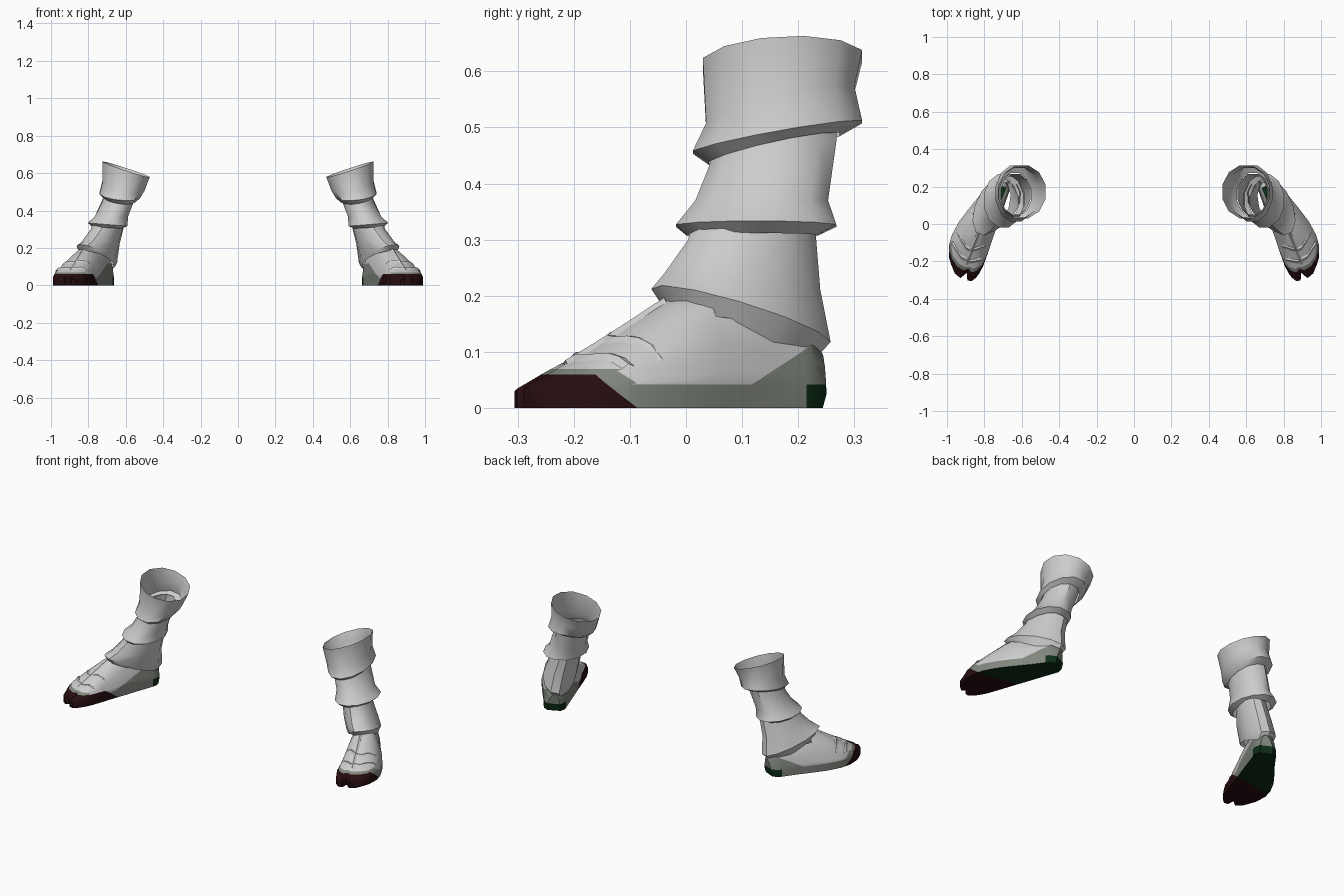
import bpy, bmesh, math
from mathutils import Vector

if "Cube" in bpy.data.objects:
    bpy.data.objects.remove(bpy.data.objects["Cube"])


def material(name, rgb):
    m = bpy.data.materials.new(name)
    m.diffuse_color = (*rgb, 1)
    m.use_nodes = True
    m.node_tree.nodes["Principled BSDF"].inputs["Base Color"].default_value = m.diffuse_color
    return m


CLOTH = material("pale_cloth", (0.61, 0.61, 0.61))
TRIM = material("grey_trim", (0.22, 0.24, 0.21))
TOE = material("dark_red_toe", (0.02, 0.004, 0.005))
SOLE = material("dark_green_sole", (0.004, 0.025, 0.007))


def finish(name, bm, mats, angle=40):
    """Store the mesh, smooth it and mirror it to the other leg."""
    bmesh.ops.recalc_face_normals(bm, faces=bm.faces)
    me = bpy.data.meshes.new(name)
    bm.to_mesh(me)
    bm.free()
    for m in mats:
        me.materials.append(m)
    me.shade_smooth()
    me.set_sharp_from_angle(angle=math.radians(angle))
    ob = bpy.data.objects.new(name, me)
    bpy.context.collection.objects.link(ob)
    mod = ob.modifiers.new("other_leg", 'MIRROR')
    mod.use_mirror_merge = False
    return ob


def cuff(name, rings, sides=12, turn=0.0):
    """Open flared tube; ring = cx, cy, rx, ry, z, slope_x, slope_y."""
    bm = bmesh.new()
    loops = []
    for cx, cy, rx, ry, z, kx, ky in rings:
        loop = []
        for i in range(sides):
            a = 2 * math.pi * (i + 0.5) / sides
            u, v = rx * math.cos(a) * 1.02, ry * math.sin(a) * 1.02
            dx = u * math.cos(turn) - v * math.sin(turn)
            dy = u * math.sin(turn) + v * math.cos(turn)
            loop.append(bm.verts.new((cx + dx, cy + dy, z + kx * dx + ky * dy)))
        loops.append(loop)
    for a, b in zip(loops, loops[1:]):
        for i in range(sides):
            j = (i + 1) % sides
            bm.faces.new((a[i], a[j], b[j], b[i]))
    finish(name, bm, [CLOTH])


# Three overlapping leg cuffs
cuff("upper_cuff", [
    (.598, .172, .127, .144, .62, .33, .05),
    (.612, .168, .113, .134, .535, .2, .25),
    (.632, .163, .109, .153, .483, .1, .18),
    (.636, .157, .086, .118, .462, .15, .22)])
cuff("middle_cuff", [
    (.632, .16, .080, .110, .50, 0, .1),
    (.640, .155, .085, .115, .455, 0, .2),
    (.676, .135, .090, .120, .37, 0, 0),
    (.697, .125, .107, .145, .325, .08, 0),
    (.700, .118, .080, .118, .308, .05, 0)])
cuff("lower_cuff", [
    (.690, .12, .075, .112, .34, 0, 0),
    (.700, .118, .078, .118, .30, 0, 0),
    (.735, .10, .088, .145, .225, 0, -.1),
    (.755, .098, .088, .168, .165, .25, -.22),
    (.750, .09, .074, .138, .13, .1, -.36)], turn=math.radians(25))

# Foot sections: distance from heel, inner edge, outer edge, height
SECTIONS = [(-.04, -.02, .05, .10), (0, -.04, .075, .16), (.1, -.05, .095, .20),
            (.2, -.06, .12, .215), (.27, -.066, .135, .19), (.36, -.076, .14, .135),
            (.43, -.082, .135, .094), (.48, -.08, .13, .068), (.54, -.075, .115, .037)]
F = [0, .08, .2, .3, .4, .6, .8, .92, 1]
G = [.3, .65, .88, .96, 1, .95, .76, .52, .25]
TIP = [.50, .53, .535, .50, .54, .53, .495, .47, .44]


def lerp(x, xs, ys):
    for i in range(len(xs) - 1):
        if x <= xs[i + 1]:
            break
    k = min(1, max(0, (x - xs[i]) / (xs[i + 1] - xs[i])))
    return ys[i] + k * (ys[i + 1] - ys[i])


def surface(s, f):
    """Point on the upper side of the foot, as (along, across, up)."""
    ss = [q[0] for q in SECTIONS]
    lo, hi, h = (lerp(s, ss, [q[k] for q in SECTIONS]) for k in (1, 2, 3))
    power = lerp(s, [.3, .44], [1, .5])
    return Vector((s, lo + f * (hi - lo), h * lerp(f, F, G) ** power))


def to_world(co):
    s, t, z = co
    return Vector((.7 + .42 * s + .907 * t, .2 - .907 * s + .42 * t, z))


# Foot body with a split toe, open at the ankle
bm = bmesh.new()
tops, bases = [], []
for n, sec in enumerate(SECTIONS):
    top, base = [], []
    for f, tip in zip(F, TIP):
        p = surface(sec[0], f)
        p.x = min(p.x, tip - .03 * (len(SECTIONS) - 1 - n))
        q = Vector((p.x, p.y, 0))
        if n == 0:
            q.x += .015
            p.x += .015 * abs(f - .5)
        top.append(bm.verts.new(p))
        base.append(bm.verts.new(q))
    tops.append(top)
    bases.append(base)
last = len(F) - 1
for n in range(len(SECTIONS) - 1):
    for i in range(last):
        bm.faces.new((bases[n][i], bases[n][i + 1], bases[n + 1][i + 1], bases[n + 1][i]))
        if not (1 <= n <= 2 and 2 <= i <= 5):
            bm.faces.new((tops[n][i], tops[n + 1][i], tops[n + 1][i + 1], tops[n][i + 1]))
    for i in (0, last):
        bm.faces.new((tops[n][i], tops[n + 1][i], bases[n + 1][i], bases[n][i]))
for n in (0, -1):
    for i in range(last):
        bm.faces.new((tops[n][i], tops[n][i + 1], bases[n][i + 1], bases[n][i]))

# Colour borders are cut into the foot, then faces are coloured by region
for co, no in [((0, 0, .042), (0, 0, 1)), ((0, 0, .06), (0, 0, 1)),
               ((0, 0, .07), (0, 0, 1)), ((.02, 0, 0), (1, 0, 0)),
               ((.29, 0, 0), (1, -.65, -1.5)), ((.14, 0, .042), (.5, 0, 1)),
               ((.25, 0, .05), (.4, 0, 1))]:
    bmesh.ops.bisect_plane(bm, geom=bm.verts[:] + bm.edges[:] + bm.faces[:],
                           dist=1e-5, plane_co=co, plane_no=no)
for fc in bm.faces:
    s, t, z = fc.calc_center_median()
    if z < .06 and s - .29 - .65 * t - 1.5 * z > 0:
        fc.material_index = 2
    elif z < .002 or (s < .02 and z < .042):
        fc.material_index = 3
    elif (z < .042 or (s > .4 and z < .07) or .5 * (s - .14) + z - .042 < 0
          or (t < -.03 and .4 * (s - .25) + z - .05 < 0)):
        fc.material_index = 1
for v in bm.verts:
    v.co = to_world(v.co)
finish("foot", bm, [CLOTH, TRIM, TOE, SOLE])


def fold(name, path, width=.012, height=.007):
    """Raised seam lying on the foot; path points are (along, fraction across)."""
    pts = []
    for (s0, f0), (s1, f1) in zip(path, path[1:]):
        pts += [(s0 + (s1 - s0) * k / 4, f0 + (f1 - f0) * k / 4) for k in range(4)]
    pts.append(path[-1])
    lengthwise = abs(path[-1][1] - path[0][1]) < .1
    bm = bmesh.new()
    rows = []
    for s, f in pts:
        row = []
        for k, up in ((-1, 0), (0, height), (1, 0)):
            p = surface(s, f + k * .05) if lengthwise else surface(s + k * width, f)
            row.append(bm.verts.new(to_world(p + Vector((0, 0, up)))))
        rows.append(row)
    for a, b in zip(rows, rows[1:]):
        for k in (0, 1):
            bm.faces.new((a[k], a[k + 1], b[k + 1], b[k]))
    finish(name, bm, [CLOTH], 20)


# Seams over the instep and toes
fold("instep_seam", [(.27, .4), (.37, .4), (.46, .4)])
fold("upper_fold", [(.32, .06), (.38, .4), (.38, .55), (.325, .93)])
fold("toe_fold", [(.40, .06), (.44, .35), (.435, .6), (.39, .93)])
